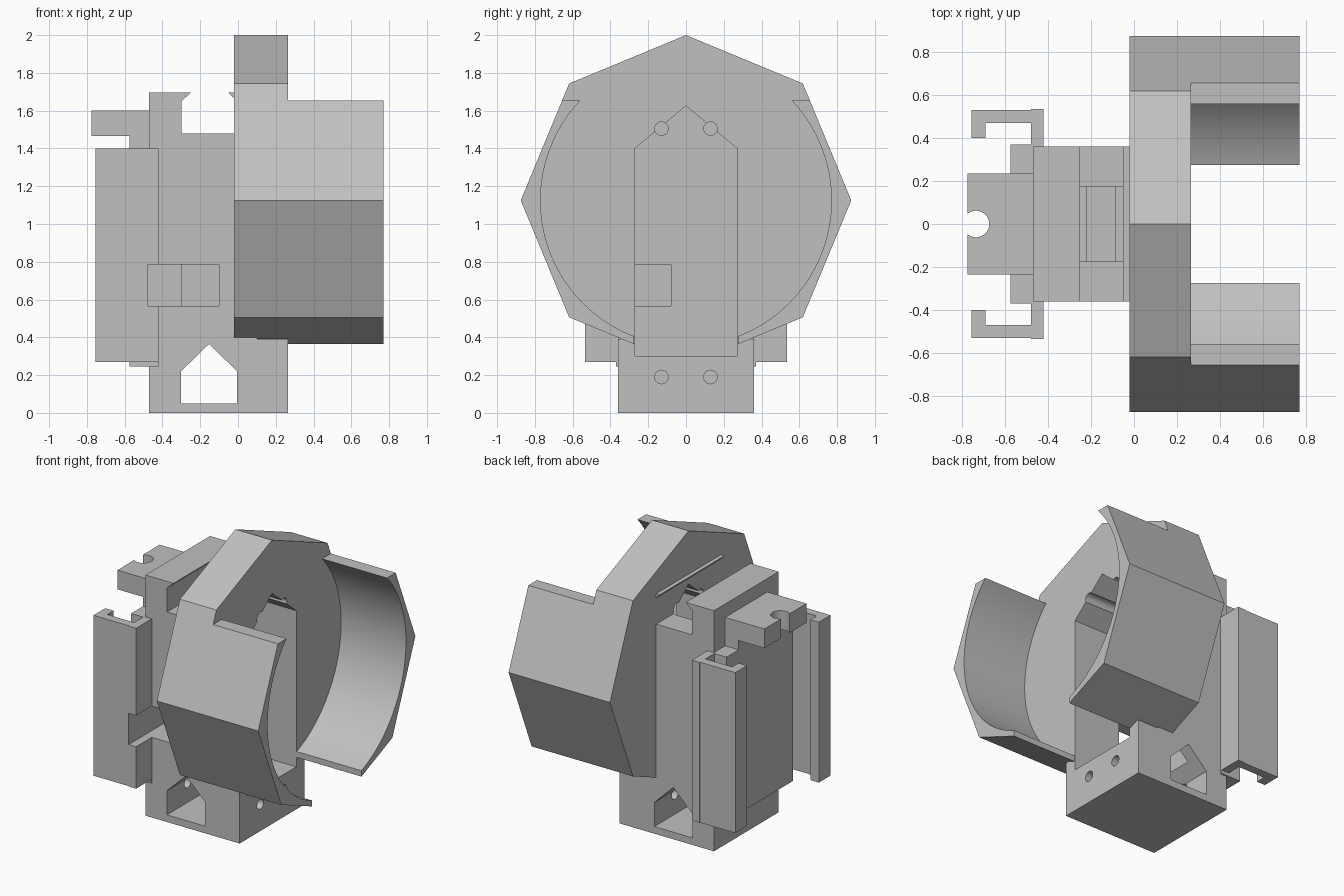
import bpy, bmesh, math

cube = bpy.data.objects.get("Cube")
if cube:
    bpy.data.objects.remove(cube, do_unlink=True)

grey = bpy.data.materials.new("light grey")
grey.use_nodes = True
GREY = (0.53, 0.53, 0.53, 1)
grey.diffuse_color = GREY
grey.node_tree.nodes["Principled BSDF"].inputs["Base Color"].default_value = GREY


def prism(name, profile, axis, lo, hi):
    """Extrude a flat profile along one axis between lo and hi."""
    place = {"x": lambda a, b, d: (d, a, b),
             "y": lambda a, b, d: (a, d, b),
             "z": lambda a, b, d: (a, b, d)}[axis]
    bm = bmesh.new()
    near = [bm.verts.new(place(a, b, lo)) for a, b in profile]
    far = [bm.verts.new(place(a, b, hi)) for a, b in profile]
    bm.faces.new(near)
    bm.faces.new(far)
    for i in range(len(near)):
        j = (i + 1) % len(near)
        bm.faces.new((near[i], near[j], far[j], far[i]))
    bmesh.ops.recalc_face_normals(bm, faces=bm.faces)
    mesh = bpy.data.meshes.new(name)
    bm.to_mesh(mesh)
    bm.free()
    mesh.materials.append(grey)
    obj = bpy.data.objects.new(name, mesh)
    bpy.context.collection.objects.link(obj)
    return obj


def box(name, x0, x1, y0, y1, z0, z1):
    return prism(name, [(x0, y0), (x1, y0), (x1, y1), (x0, y1)], "z", z0, z1)


def circle(a, b, r, n, start=0.0, end=2 * math.pi, closed=True):
    steps = n if closed else n - 1
    return [(a + r * math.cos(start + (end - start) * i / steps),
             b + r * math.sin(start + (end - start) * i / steps)) for i in range(n)]


def combine(obj, tool, operation):
    mod = obj.modifiers.new(operation, "BOOLEAN")
    mod.operation = operation
    mod.solver = "EXACT"
    mod.object = tool
    bpy.ops.object.select_all(action="DESELECT")
    bpy.context.view_layer.objects.active = obj
    obj.select_set(True)
    bpy.ops.object.modifier_apply(modifier=mod.name)


def remove(*objs):
    for o in objs:
        bpy.data.objects.remove(o, do_unlink=True)


HALF = 0.36             # half width of the body
MID, R = 1.125, 0.875   # octagon centre height and radius
BACK, FRONT = -0.02, 0.265

# Body block with its foot and dovetail back wall
housing = prism("housing", [
    (-0.47, 0), (FRONT, 0), (FRONT, 0.39), (0.1, 0.39), (0.1, 1.48),
    (-0.3, 1.48), (-0.3, 1.65), (-0.25, 1.695), (-0.47, 1.695)], "y", -HALF, HALF)

# Octagonal face plate
plate = prism("plate", circle(0, MID, R, 8), "x", BACK, FRONT)
combine(housing, plate, "UNION")

# House-shaped cavity, cross tunnel and screw holes
cutters = [
    prism("cavity", [(-0.27, 0.3), (0.27, 0.3), (0.27, 1.4), (0, 1.625), (-0.27, 1.4)],
          "x", -0.3, 0.4),
    prism("tunnel", [(-0.302, 0.05), (-0.005, 0.05), (-0.005, 0.22), (-0.153, 0.365),
                     (-0.302, 0.22)], "y", -0.5, 0.5)]
for y in (-0.13, 0.13):
    for z in (0.19, 1.505):
        cutters.append(prism("screw_hole", circle(y, z, 0.036, 24), "x", -0.4, 0.4))
for c in cutters:
    combine(housing, c, "DIFFERENCE")
remove(plate, *cutters)

# Thin dovetail lip on the back of the plate
lip = prism("dovetail_lip", [(BACK, 1.665), (BACK, 1.695), (-0.05, 1.695)], "y", -HALF, HALF)

# Two curved side guards in front of the plate
edge = R * math.sqrt(0.5)
top, gap, bore = 1.655, 0.275, 0.77
top_y = R + (edge - R) * (top - MID) / edge
foot_z = MID - R + gap * (R - edge) / edge
start = math.asin((top - MID) / bore)
end = -math.acos(gap / bore)
outline = [(gap, foot_z), (edge, MID - edge), (R, MID), (top_y, top)]
outline += circle(0, MID, bore, 40, start, end, closed=False)
guards = [prism(side + "_guard", [(s * y, z) for y, z in outline], "x", FRONT, 0.77)
          for side, s in (("left", 1), ("right", -1))]

# Rear block and channel rails
block = box("rear_block", -0.575, -0.42, -0.37, 0.37, 0.245, 1.4)
channel = [(-0.42, 0.3), (-0.42, 0.535), (-0.48, 0.535), (-0.48, 0.53), (-0.755, 0.53),
           (-0.755, 0.4), (-0.69, 0.4), (-0.69, 0.47), (-0.48, 0.47), (-0.48, 0.3)]
rails = [prism(side + "_rail", [(x, s * y) for x, y in channel], "z", 0.27, 1.4)
         for side, s in (("left", 1), ("right", -1))]

# Side slot through the right rail, rear block and body
slot = box("slot", -0.478, -0.1, -0.7, -0.08, 0.565, 0.785)
for part in (housing, block, rails[1]):
    combine(part, slot, "DIFFERENCE")
remove(slot)

# Top bracket with a round notch
stem = box("bracket_stem", -0.575, -0.45, -0.235, 0.235, 1.35, 1.53)
bracket = box("top_bracket", -0.775, -0.45, -0.235, 0.235, 1.465, 1.6)
notch = prism("notch", circle(-0.735, 0, 0.062, 32), "z", 1.2, 1.8)
combine(bracket, notch, "DIFFERENCE")
remove(notch)

# Smooth the curved surfaces, keeping hard edges
bpy.ops.object.select_all(action="DESELECT")
for o in (housing, bracket, *guards):
    o.select_set(True)
    bpy.context.view_layer.objects.active = o
bpy.ops.object.shade_smooth_by_angle(angle=math.radians(25))
